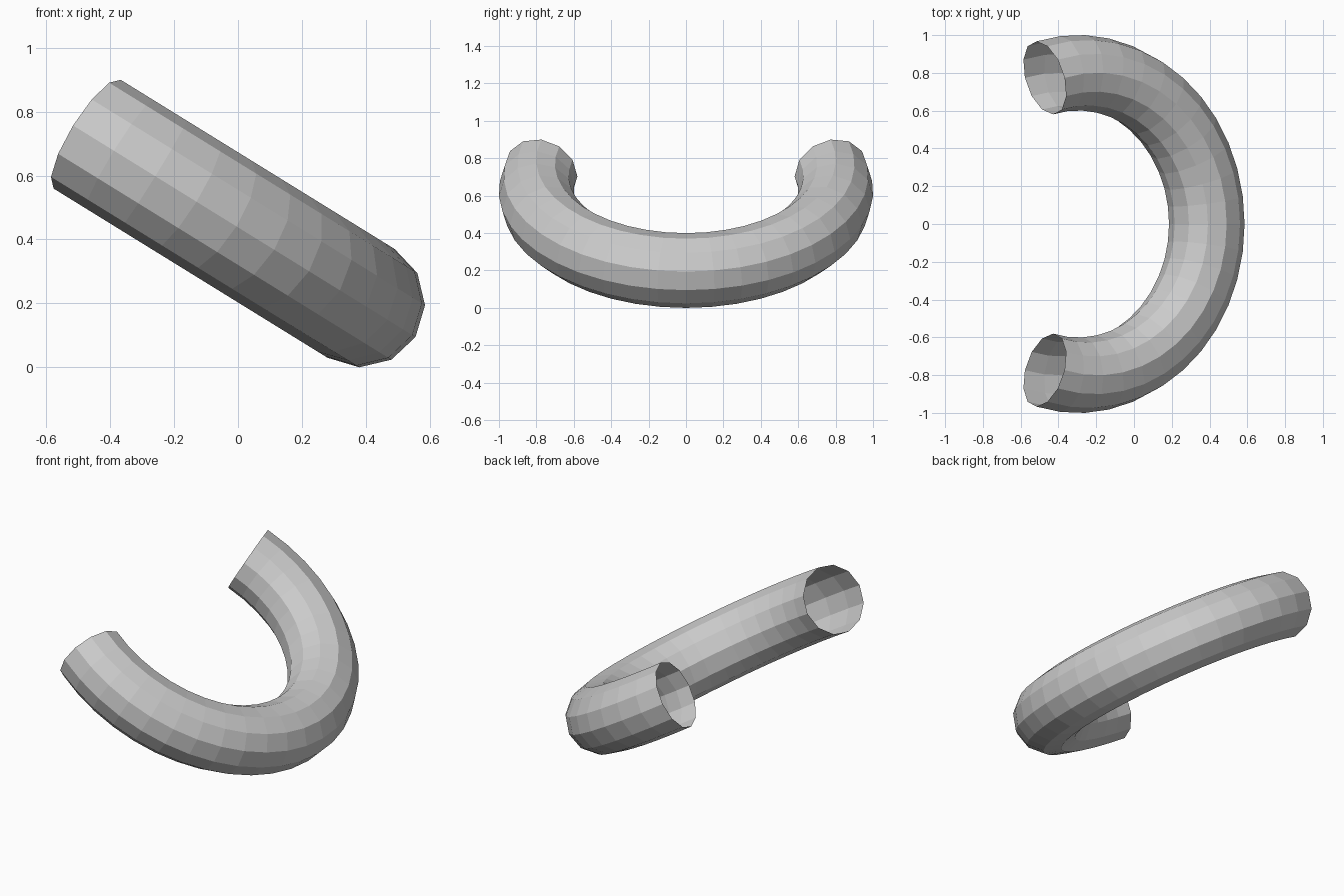
import bpy, bmesh
from math import cos, sin, radians
from mathutils import Matrix, Vector

if "Cube" in bpy.data.objects:
    bpy.data.objects.remove(bpy.data.objects["Cube"])

MAJOR, MINOR = 0.801, 0.2      # arc radius and tube radius
SIDES, STEPS = 12, 24          # tube sides and segments along the arc
HALF_ARC = 105                 # the arc spans 210 degrees
TILT = 31.7

# open-ended curved tube, lying in its own plane
bm = bmesh.new()
rings = []
for i in range(STEPS + 1):
    a = radians(-HALF_ARC + 2 * HALF_ARC * i / STEPS)
    ring = []
    for j in range(SIDES):
        b = radians(360 * j / SIDES)
        r = MAJOR + MINOR * cos(b)
        ring.append(bm.verts.new((r * cos(a), r * sin(a), MINOR * sin(b))))
    rings.append(ring)
for r0, r1 in zip(rings, rings[1:]):
    for j in range(SIDES):
        k = (j + 1) % SIDES
        bm.faces.new((r0[j], r1[j], r1[k], r0[k]))

# tilt the closed side down, then centre it and stand it on the ground
bm.transform(Matrix.Rotation(radians(TILT), 4, 'Y'))
xs = [v.co.x for v in bm.verts]
low = min(v.co.z for v in bm.verts)
bm.transform(Matrix.Translation(Vector((-(min(xs) + max(xs)) / 2, 0, -low))))

mesh = bpy.data.meshes.new("curved_tube")
bm.to_mesh(mesh)
bm.free()
bpy.context.collection.objects.link(bpy.data.objects.new("curved_tube", mesh))
